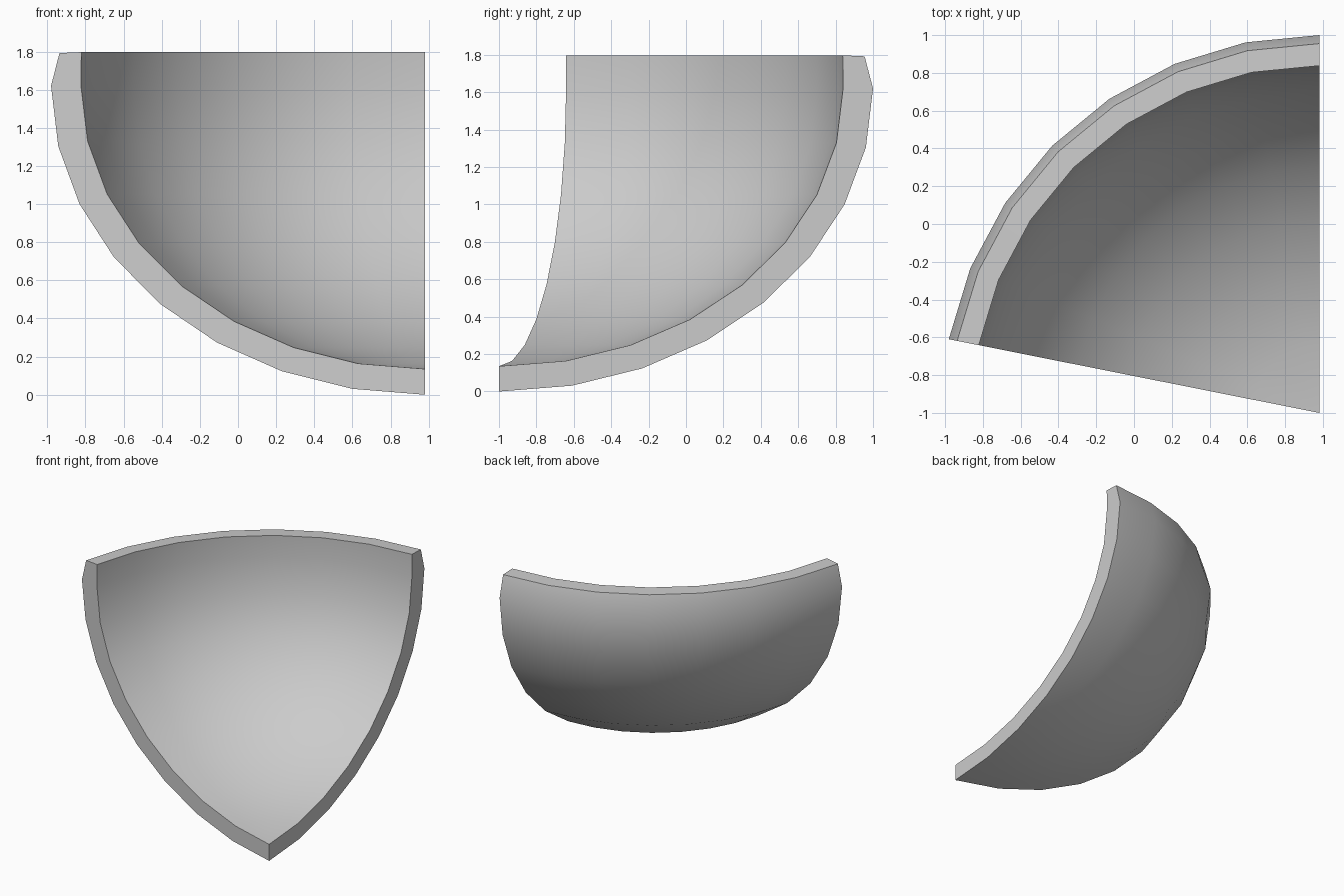
import bpy, bmesh
from math import sin, cos, radians

if "Cube" in bpy.data.objects:
    bpy.data.objects.remove(bpy.data.objects["Cube"])

STEP = radians(11.25)      # angular step in both directions
SEGMENTS = 7               # wedge spans 78.75 degrees
AXIS_X, AXIS_Y, EQUATOR_Z = 0.981, -1.0, 1.62


def bowl_profile(radius, height, rim):
    """Quarter ellipse from bottom pole to equator, plus a rim point (r, z)."""
    pts = [(radius * sin(k * STEP), EQUATOR_Z - height * cos(k * STEP)) for k in range(9)]
    return pts + [rim]


# Closed shell section: up the outside, over the rim, down the inside
outer = bowl_profile(2.0, 1.62, (1.955, 1.792))
inner = bowl_profile(1.84, 1.485, (1.838, 1.797))
profile = outer + inner[::-1]
n = len(profile)

# Revolve the section around the vertical axis
bm = bmesh.new()
rows = []
for j in range(SEGMENTS + 1):
    a = radians(90) + j * STEP
    rows.append([bm.verts.new((AXIS_X + r * cos(a), AXIS_Y + r * sin(a), z))
                 for r, z in profile])
for p, q in zip(rows, rows[1:]):
    for i in range(n - 1):
        bm.faces.new((p[i], p[i + 1], q[i + 1], q[i]))

# Flat cut faces on both sides of the wedge
for row in (rows[0], rows[-1]):
    for i in range(n // 2 - 1):
        bm.faces.new((row[i], row[i + 1], row[n - 2 - i], row[n - 1 - i]))

# Merge the poles
bmesh.ops.remove_doubles(bm, verts=bm.verts, dist=0.0005)
bmesh.ops.recalc_face_normals(bm, faces=bm.faces)

mesh = bpy.data.meshes.new("shell_wedge")
bm.to_mesh(mesh)
bm.free()
shell = bpy.data.objects.new("shell_wedge", mesh)
bpy.context.collection.objects.link(shell)
bpy.context.view_layer.objects.active = shell
shell.select_set(True)
bpy.ops.object.shade_smooth_by_angle(angle=radians(30))
